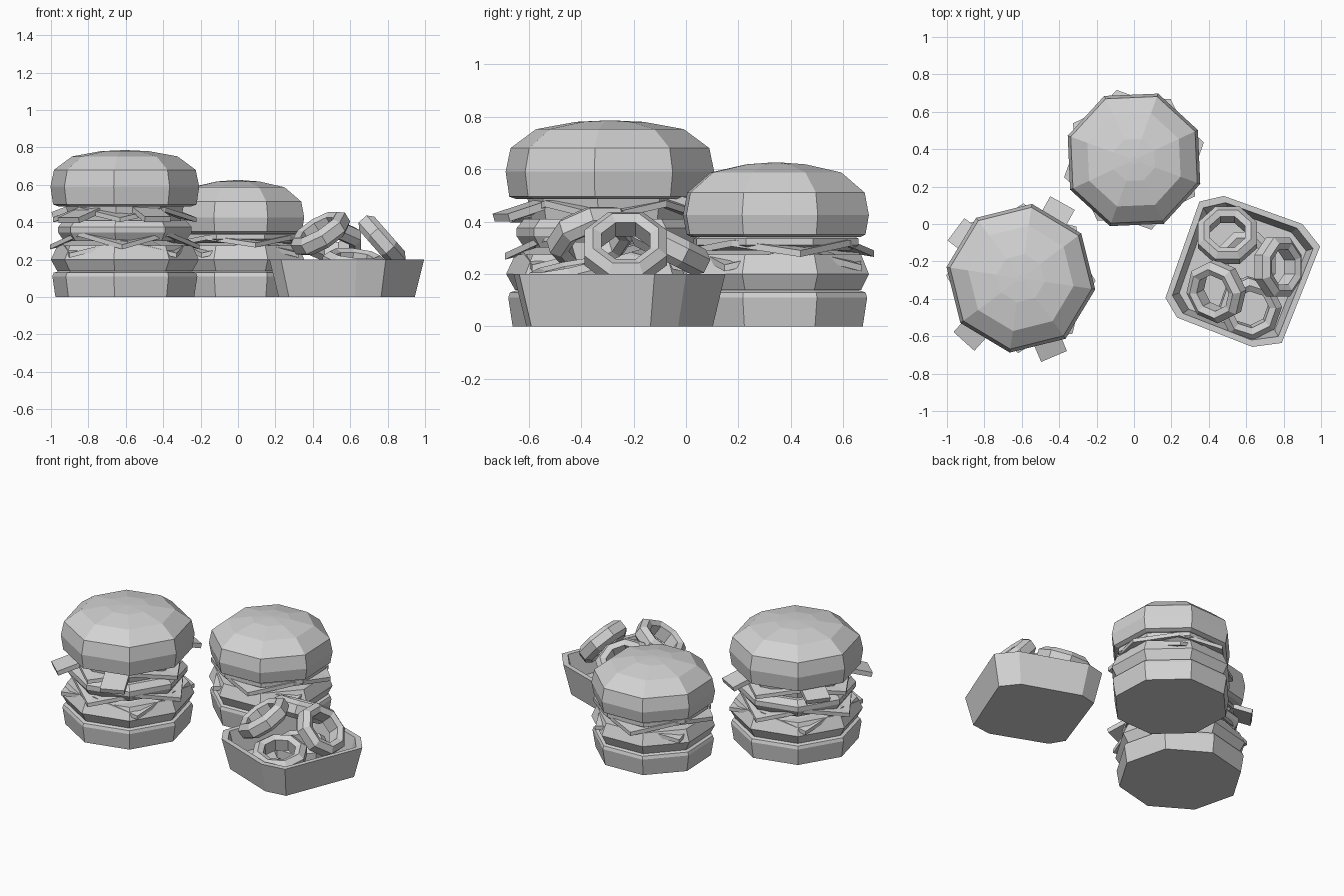
import bpy, bmesh
from math import sin, cos, pi, radians
from mathutils import Vector, Matrix

cube = bpy.data.objects.get("Cube")
if cube:
    bpy.data.objects.remove(cube, do_unlink=True)

clay = bpy.data.materials.new("plain_grey")
clay.use_nodes = True
GREY = (0.65, 0.65, 0.65, 1)
clay.diffuse_color = GREY
clay.node_tree.nodes["Principled BSDF"].inputs["Base Color"].default_value = GREY


def finish(name, bm, matrix):
    bmesh.ops.recalc_face_normals(bm, faces=bm.faces)
    mesh = bpy.data.meshes.new(name)
    bm.to_mesh(mesh)
    bm.free()
    mesh.materials.append(clay)
    obj = bpy.data.objects.new(name, mesh)
    obj.matrix_world = matrix
    bpy.context.collection.objects.link(obj)
    return obj


def loft(bm, loops, closed=False):
    """Bridge equal loops of points; cap the ends unless closed."""
    rings = [[bm.verts.new(p) for p in loop] for loop in loops]
    n = len(rings[0])
    pairs = list(zip(rings, rings[1:]))
    if closed:
        pairs.append((rings[-1], rings[0]))
    else:
        bm.faces.new(rings[0])
        bm.faces.new(rings[-1])
    for a, b in pairs:
        for i in range(n):
            j = (i + 1) % n
            bm.faces.new((a[i], a[j], b[j], b[i]))


def octagon(r, z):
    return [(r * cos(k * pi / 4), r * sin(k * pi / 4), z) for k in range(8)]


def lathe(name, profile, matrix, closed=False):
    bm = bmesh.new()
    loft(bm, [octagon(r, z) for r, z in profile], closed)
    return finish(name, bm, matrix)


def draped_slice(name, matrix, angle, r, z_tip, z_mid, thick=0.025):
    """Square slice whose four corners droop."""
    bm = bmesh.new()

    def loop(scale, dz):
        pts = []
        for k in range(8):
            a = angle + k * pi / 4
            rad, z = (r, z_tip) if k % 2 == 0 else (r * 0.85, z_mid)
            z = z if scale == 1 else z_mid
            pts.append((rad * scale * cos(a), rad * scale * sin(a), z + dz))
        return pts
    loft(bm, [loop(0.5, 0), loop(1, 0), loop(1, thick), loop(0.5, thick)])
    return finish(name, bm, matrix)


def strip(name, base, angle, reach, z, droop):
    """Flat strip poking out from under the top bun."""
    bm = bmesh.new()
    bmesh.ops.create_cube(bm, size=1)
    bmesh.ops.scale(bm, vec=(0.3, 0.15, 0.03), verts=bm.verts)
    bmesh.ops.translate(bm, vec=(-0.15, 0, 0), verts=bm.verts)
    m = (base @ Matrix.Rotation(radians(angle), 4, 'Z')
         @ Matrix.Translation((reach, 0, z)) @ Matrix.Rotation(radians(droop), 4, 'Y'))
    return finish(name, bm, m)


def place(x, y, turn=0.0):
    return Matrix.Translation((x, y, 0)) @ Matrix.Rotation(radians(turn), 4, 'Z')


# Tall burger
spot = place(-0.605, -0.29)
m = place(-0.605, -0.29, -8.5)
lathe("tall_bottom_bun", [(0.375, 0), (0.392, 0.11), (0.385, 0.13), (0.35, 0.14)], m)
lathe("tall_patty", [(0.365, 0.138), (0.4, 0.2), (0.365, 0.275)], m)
draped_slice("tall_lower_cheese", spot, radians(43), 0.405, 0.21, 0.28)
draped_slice("tall_upper_cheese", spot, radians(-2), 0.4, 0.255, 0.325)
lathe("tall_tomato", [(0.33, 0.3), (0.36, 0.345), (0.36, 0.375), (0.33, 0.41)], m)
draped_slice("tall_lettuce", spot, radians(-4), 0.385, 0.4, 0.455)
lathe("tall_filling", [(0.3, 0.39), (0.32, 0.5)], m)
for angle, reach, z in ((228, 0.45, 0.41), (293, 0.45, 0.415), (61, 0.455, 0.45), (143, 0.43, 0.44)):
    strip("tall_bacon_strip", spot, angle, reach, z, 17)
lathe("tall_top_bun", [(0.36, 0.485), (0.388, 0.495), (0.402, 0.59), (0.383, 0.68),
                       (0.285, 0.752), (0.13, 0.78), (0.02, 0.785)], m)

# Short burger
spot = place(0, 0.343)
m = place(0, 0.343, -20)
lathe("short_bottom_bun", [(0.352, 0), (0.37, 0.11), (0.363, 0.13), (0.33, 0.14)], m)
lathe("short_patty", [(0.345, 0.138), (0.377, 0.2), (0.345, 0.275)], m)
draped_slice("short_lower_cheese", spot, radians(59), 0.38, 0.21, 0.275)
draped_slice("short_upper_cheese", spot, radians(14), 0.385, 0.265, 0.305)
lathe("short_tomato", [(0.3, 0.29), (0.335, 0.31), (0.335, 0.335), (0.3, 0.35)], m)
lathe("short_top_bun", [(0.34, 0.34), (0.363, 0.35), (0.377, 0.425), (0.36, 0.51),
                        (0.265, 0.587), (0.12, 0.618), (0.02, 0.625)], m)

# Tray with flared walls and an inner floor
rim = [(0.168, -0.395), (0.23, -0.5), (0.633, -0.657), (0.79, -0.636),
       (0.995, -0.12), (0.9, 0), (0.48, 0.15), (0.35, 0.12)]
centre = Vector((0.58, -0.25, 0))


def outline(scale, z):
    return [centre + (Vector((x, y, 0)) - centre) * scale + Vector((0, 0, z)) for x, y in rim]


bm = bmesh.new()
loft(bm, [outline(0.88, 0), outline(1, 0.2), outline(0.91, 0.2), outline(0.82, 0.05)])
finish("tray", bm, Matrix.Identity(4))

# Onion rings: position and facing direction
section = [(0.1, -0.04), (0.1, 0.04), (0.135, 0.055), (0.17, 0.028), (0.17, -0.028), (0.135, -0.055)]
rings = [((0.5, -0.06, 0.3), (0, 0.45, 0.9)),
         ((0.44, -0.36, 0.34), (-0.5, -0.25, 0.83)),
         ((0.77, -0.23, 0.3), (0.75, 0, 0.66)),
         ((0.62, -0.45, 0.18), (0.1, -0.2, 1)),
         ((0.6, -0.2, 0.13), (0, 0, 1))]
for pos, facing in rings:
    turn = Vector(facing).to_track_quat('Z', 'Y').to_matrix().to_4x4()
    lathe("onion_ring", section,
          Matrix.Translation(pos) @ turn @ Matrix.Rotation(pi / 8, 4, 'Z'), closed=True)
